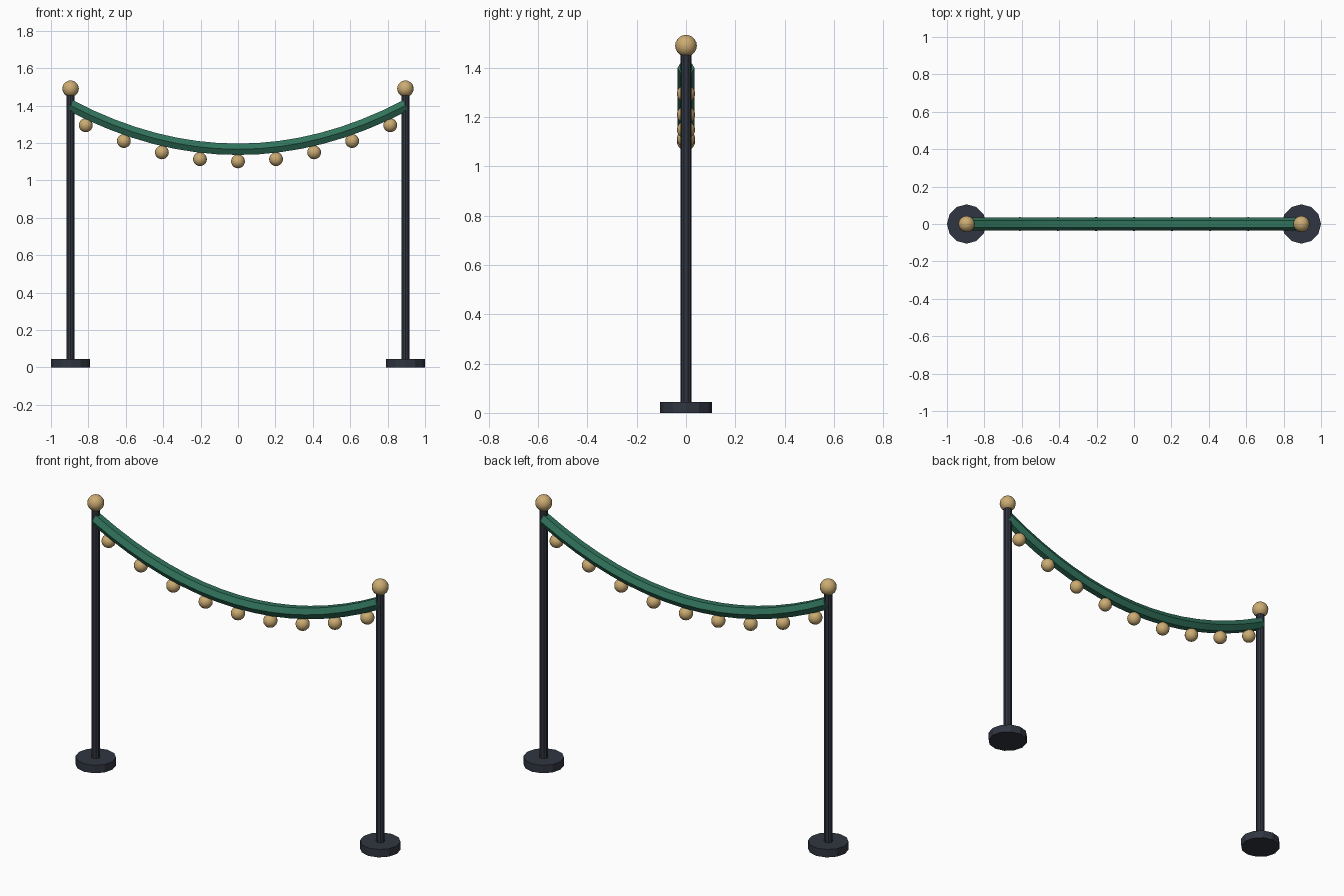
import bpy
from mathutils import Vector

cube = bpy.data.objects.get("Cube")
if cube:
    bpy.data.objects.remove(cube, do_unlink=True)


def make_material(name, rgb):
    mat = bpy.data.materials.new(name)
    mat.use_nodes = True
    mat.diffuse_color = (*rgb, 1)
    mat.node_tree.nodes["Principled BSDF"].inputs["Base Color"].default_value = (*rgb, 1)
    return mat


iron = make_material("dark iron", (0.03, 0.036, 0.052))
velvet = make_material("green velvet", (0.03, 0.17, 0.105))
brass = make_material("brass", (0.60, 0.41, 0.17))

POST_X, ROPE_R = 0.895, 0.035
ROPE_LOW, ROPE_SAG = 1.166, 0.234


def finish(name, mat, smooth=True):
    obj = bpy.context.object
    obj.name = name
    obj.data.materials.append(mat)
    if smooth:
        bpy.ops.object.shade_smooth_by_angle()
    return obj


def cylinder(name, x, z0, z1, radius, sides, mat):
    bpy.ops.mesh.primitive_cylinder_add(vertices=sides, radius=radius, depth=z1 - z0,
                                        location=(x, 0, (z0 + z1) / 2))
    finish(name, mat, False)


def ball(name, x, z, radius):
    bpy.ops.mesh.primitive_uv_sphere_add(segments=16, ring_count=10, radius=radius,
                                         location=(x, 0, z))
    finish(name, brass)


def rope_height(x):
    return ROPE_LOW + ROPE_SAG * (x / POST_X) ** 2


# Posts with round feet and ball finials
for side, x in (("left", POST_X), ("right", -POST_X)):
    cylinder(side + "_base", x, 0, 0.045, 0.105, 12, iron)
    cylinder(side + "_post", x, 0.04, 1.47, 0.023, 10, iron)
    ball(side + "_finial", x, 1.49, 0.044)

# Sagging six-sided rope: a hexagon swept along a parabola
STEPS, SIDES = 16, 6
hexagon = [Vector((0, 1, 0)), Vector((0, 0.5, 0.866)), Vector((0, -0.5, 0.866)),
           Vector((0, -1, 0)), Vector((0, -0.5, -0.866)), Vector((0, 0.5, -0.866))]
verts, faces = [], []
for i in range(STEPS + 1):
    x = POST_X * (2 * i / STEPS - 1)
    slope = 2 * ROPE_SAG * x / POST_X ** 2
    up = Vector((-slope, 0, 1)).normalized()
    for p in hexagon:
        verts.append(Vector((x, 0, rope_height(x))) + ROPE_R * (up * p.z + Vector((0, p.y, 0))))
for i in range(STEPS):
    for k in range(SIDES):
        a, b = i * SIDES + k, i * SIDES + (k + 1) % SIDES
        faces.append((a, b, b + SIDES, a + SIDES))
faces += [tuple(reversed(range(SIDES))), tuple(range(STEPS * SIDES, (STEPS + 1) * SIDES))]
mesh = bpy.data.meshes.new("rope")
mesh.from_pydata(verts, [], faces)
rope = bpy.data.objects.new("rope", mesh)
bpy.context.collection.objects.link(rope)
bpy.ops.object.select_all(action="DESELECT")
rope.select_set(True)
bpy.context.view_layer.objects.active = rope
bpy.ops.object.mode_set(mode="EDIT")
bpy.ops.mesh.select_all(action="SELECT")
bpy.ops.mesh.normals_make_consistent(inside=False)
bpy.ops.object.mode_set(mode="OBJECT")
finish("rope", velvet)

# Beads hanging under the rope
for i in range(-4, 5):
    x = 0.2035 * i
    ball(f"bead_{i + 5}", x, rope_height(x) - 0.065, 0.037)
